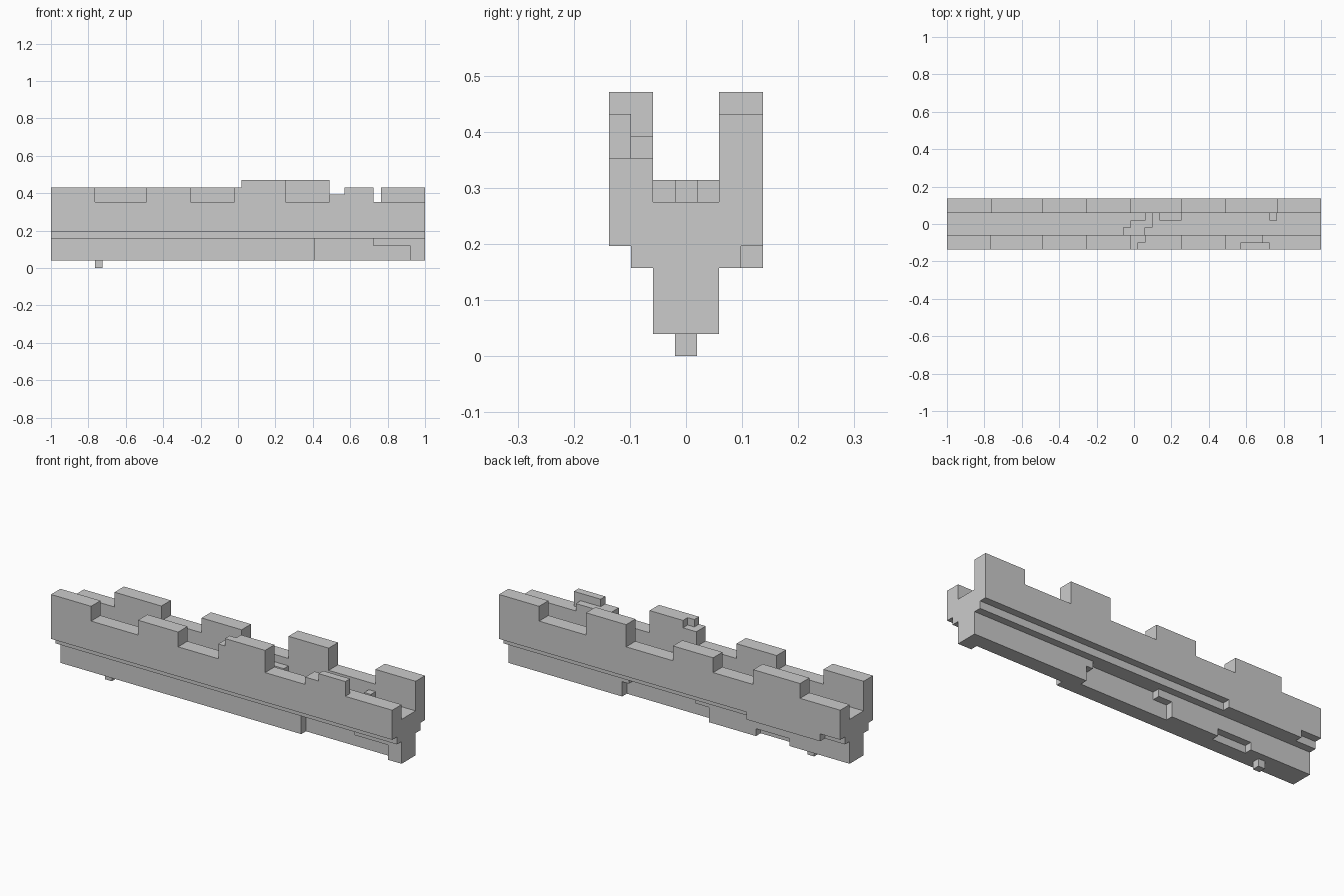
import bpy, bmesh

if "Cube" in bpy.data.objects:
    bpy.data.objects.remove(bpy.data.objects["Cube"])

U = 2 / 51                      # edge of one block; wall is 51 x 7 x 12 blocks
NX, NY = 51, 7
solid = set()


def cells(x, y, z):
    return {(i, j, k) for i in range(*x) for j in range(*y) for k in range(*z)}


def add(x, y, z):
    solid.update(cells(x, y, z))


def cut(x, y, z):
    solid.difference_update(cells(x, y, z))


# Stepped body: keel, shoulder, wide wall and two parapets
add((0, 51), (2, 5), (1, 4))
add((0, 51), (1, 6), (4, 5))
add((0, 51), (0, 7), (5, 7))
for y in ((0, 2), (5, 7)):
    add((0, 51), y, (7, 9))

# Alternating battlements
for a, b, top in ((0, 6, 11), (13, 19, 11), (25, 32, 12), (38, 44, 10)):
    add((a, b), (0, 2), (9, top))
for a, b, top in ((6, 13, 11), (19, 25, 11), (32, 38, 12), (45, 51, 11)):
    add((a, b), (5, 7), (9, top))

# Broken front battlements
cut((25, 26), (0, 1), (11, 12))
cut((25, 27), (1, 2), (11, 12))
cut((43, 44), (1, 2), (9, 10))
add((40, 44), (0, 1), (10, 11))

# Rubble on the walkway
for a, b, j in ((24, 27, 2), (25, 28, 3), (27, 28, 4), (29, 32, 4), (44, 45, 4)):
    add((a, b), (j, j + 1), (7, 8))

# Missing stones low on the front
cut((36, 49), (2, 3), (1, 3))
cut((36, 44), (2, 3), (3, 4))

# Missing stones low on the back, plus a ledge and a small foot
cut((21, 34), (4, 5), (1, 3))
cut((23, 33), (4, 5), (3, 4))
cut((9, 14), (4, 5), (1, 2))
add((3, 14), (6, 7), (4, 5))
add((6, 7), (3, 4), (0, 1))

# Skin only the exposed block faces
bm = bmesh.new()
verts = {}


def vert(p):
    if p not in verts:
        verts[p] = bm.verts.new(((p[0] - NX / 2) * U, (p[1] - NY / 2) * U, p[2] * U))
    return verts[p]


for c in sorted(solid):
    for axis in range(3):
        for side in (0, 1):
            n = list(c)
            n[axis] += 2 * side - 1
            if tuple(n) in solid:
                continue
            quad = []
            for s, t in ((0, 0), (1, 0), (1, 1), (0, 1)):
                p = list(c)
                p[axis] += side
                p[(axis + 1) % 3] += s
                p[(axis + 2) % 3] += t
                quad.append(vert(tuple(p)))
            bm.faces.new(quad if side else quad[::-1])

# Merge flat areas into large clean faces
bmesh.ops.dissolve_limit(bm, angle_limit=0.01, verts=bm.verts[:], edges=bm.edges[:])
mesh = bpy.data.meshes.new("battlement_wall")
bm.to_mesh(mesh)
bm.free()
wall = bpy.data.objects.new("battlement_wall", mesh)
bpy.context.collection.objects.link(wall)
